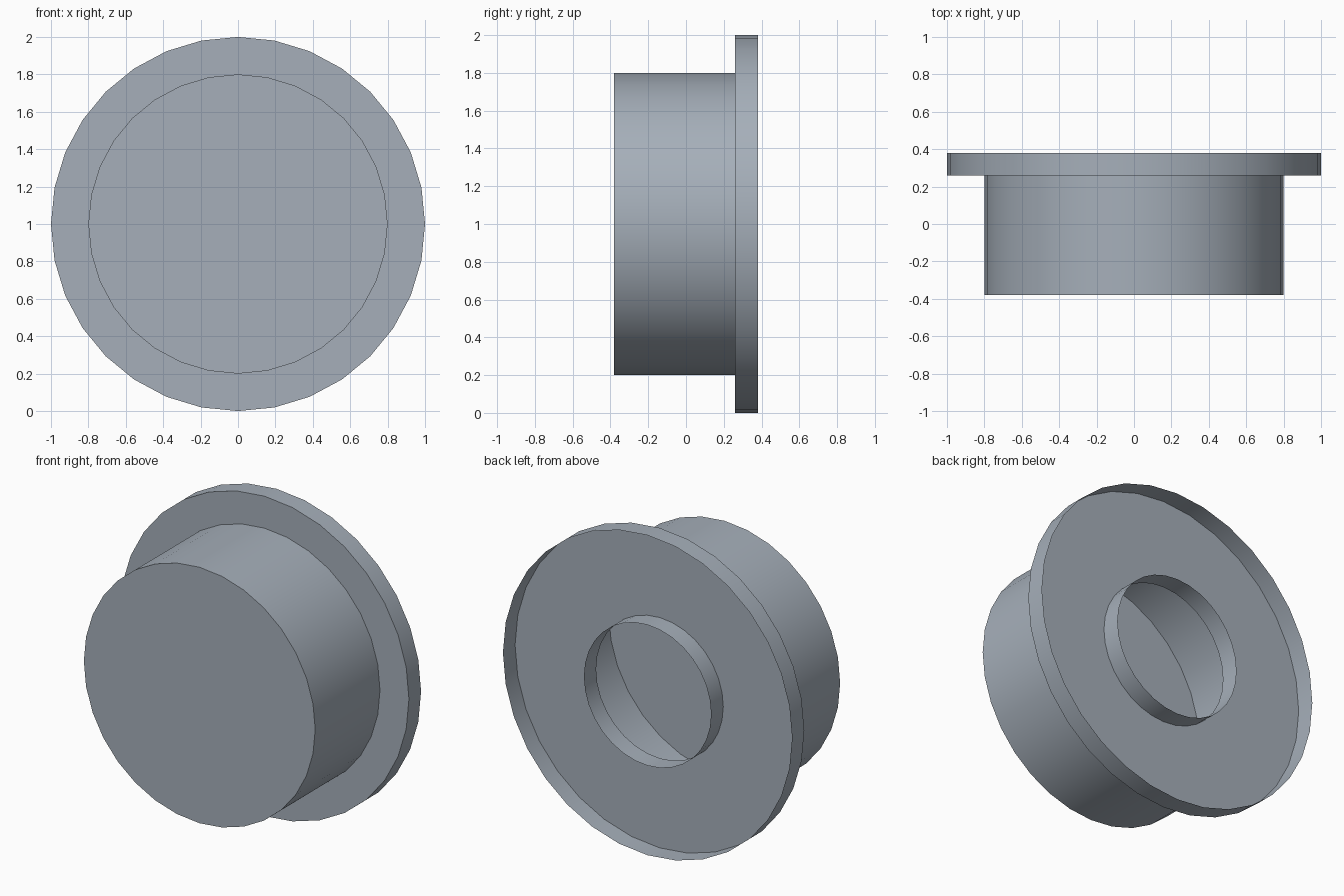
import bpy
import bmesh
from math import cos, sin, tau

cube = bpy.data.objects.get("Cube")
if cube:
    bpy.data.objects.remove(cube, do_unlink=True)

SIDES = 32
FRONT, SEAT, BACK = -0.38, 0.26, 0.38     # depths along y
HUB_R, RIM_R, HOLE_R = 0.8, 1.0, 0.44

steel = bpy.data.materials.new("blue_grey_metal")
colour = (0.38, 0.43, 0.49, 1)
steel.diffuse_color = colour
steel.use_nodes = True
steel.node_tree.nodes["Principled BSDF"].inputs["Base Color"].default_value = colour


def lathe(name, profile, cap_start=False):
    """Spin (radius, y) points around the horizontal y axis at z = 1."""
    bm = bmesh.new()
    rings = []
    for r, y in profile:
        rings.append([bm.verts.new((r * sin(tau * i / SIDES), y, 1 + r * cos(tau * i / SIDES)))
                      for i in range(SIDES)])
    for a, b in zip(rings, rings[1:]):
        for i in range(SIDES):
            j = (i + 1) % SIDES
            bm.faces.new((a[i], b[i], b[j], a[j]))
    if cap_start:
        bm.faces.new(rings[0])
    mesh = bpy.data.meshes.new(name)
    bm.normal_update()
    bm.to_mesh(mesh)
    bm.free()
    mesh.materials.append(steel)
    obj = bpy.data.objects.new(name, mesh)
    bpy.context.collection.objects.link(obj)
    bpy.ops.object.select_all(action="DESELECT")
    obj.select_set(True)
    bpy.context.view_layer.objects.active = obj
    bpy.ops.object.shade_smooth_by_angle()
    return obj


# Hollow hub, closed at the front
lathe("hub", [(HUB_R, FRONT), (HUB_R, SEAT)], cap_start=True)

# Thin flange plate with an inner collar and an outer rim, both open to the back
lathe("flange", [(HOLE_R, BACK), (HOLE_R, SEAT), (RIM_R, SEAT), (RIM_R, BACK)])
